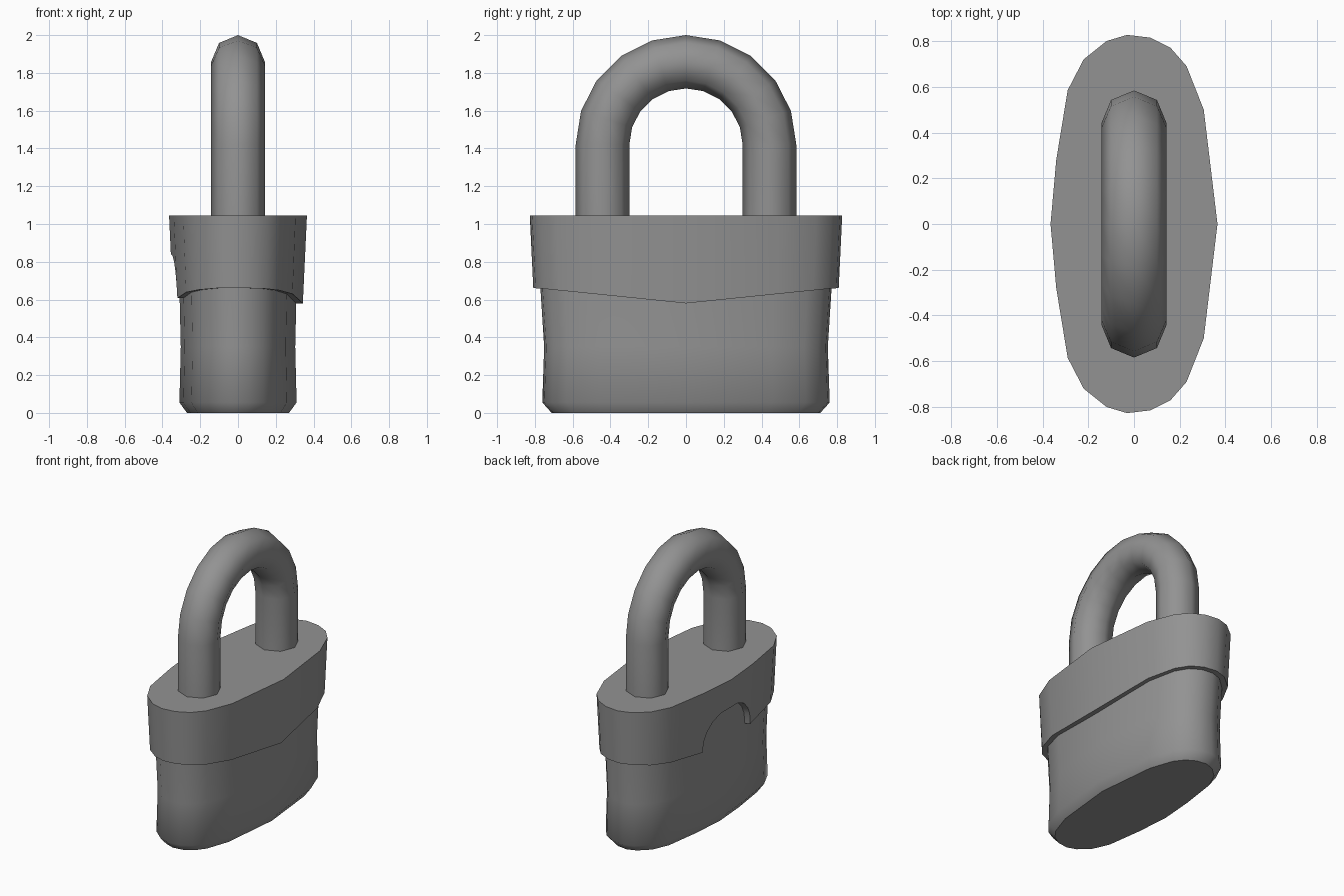
import bpy, bmesh, math

cube = bpy.data.objects.get("Cube")
if cube:
    bpy.data.objects.remove(cube)

steel = bpy.data.materials.new("grey steel")
steel.use_nodes = True
GREY = (0.29, 0.29, 0.29, 1)
steel.diffuse_color = GREY
steel.node_tree.nodes["Principled BSDF"].inputs["Base Color"].default_value = GREY


def loft(name, rings, sharp_deg):
    """Skin closed rings of points, close both ends, keep sharp edges."""
    bm = bmesh.new()
    loops = [[bm.verts.new(p) for p in ring] for ring in rings]
    n = len(loops[0])
    for a, b in zip(loops, loops[1:]):
        for i in range(n):
            j = (i + 1) % n
            bm.faces.new((a[i], a[j], b[j], b[i]))
    bm.faces.new(loops[0])
    bm.faces.new(loops[-1])
    bmesh.ops.recalc_face_normals(bm, faces=bm.faces)
    for f in bm.faces:
        f.smooth = True
    for e in bm.edges:
        e.smooth = e.calc_face_angle(0) < math.radians(sharp_deg)
    mesh = bpy.data.meshes.new(name)
    bm.to_mesh(mesh)
    bm.free()
    mesh.materials.append(steel)
    ob = bpy.data.objects.new(name, mesh)
    bpy.context.collection.objects.link(ob)
    return ob


# Plan outline: half of it, mirrored across y
half = [(0.365, 0), (0.305, 0.5), (0.23, 0.69), (0.16, 0.77), (0.07, 0.815),
        (-0.03, 0.827), (-0.12, 0.8), (-0.22, 0.72), (-0.29, 0.585),
        (-0.34, 0.28), (-0.365, 0)]


def mirrored(pts):
    return pts + [(x, -y) for x, y in pts[-2:0:-1]]


def scaled(pts, sx, sy, z):
    return [(x * sx, y * sy, z) for x, y in pts]


# Body with chamfered foot and a slight waist
outline = mirrored(half)
loft("lock_body", [
    scaled(outline, 0.74, 0.86, 0),
    scaled(outline, 0.85, 0.92, 0.055),
    scaled(outline, 0.83, 0.908, 0.35),
    scaled(outline, 0.85, 0.932, 0.66),
    scaled(outline, 0.85, 0.932, 0.95)], 45)

# Cap with a pointed lower edge and an arched notch on one broad side
NOTCH = 0.28
arch = [(-0.365 + 0.025 * y / NOTCH, y) for y in (0.265, 0.235, 0.18, 0.1)]
cap_outline = mirrored(half[:-1] + arch + half[-1:])


def lower_edge(x, y):
    z = min(0.66, 0.58 + 0.1 * abs(y))
    if x < 0 and abs(y) < NOTCH:
        z += 0.26 * math.sqrt(1 - (y / NOTCH) ** 2)
    return z


def edge_ring(inner):
    ring = []
    for x, y in cap_outline:
        z = lower_edge(x, y)
        t = (1.045 - z) / 0.43
        sx, sy = (0.8, 0.9) if inner else (1 - 0.055 * t, 1 - 0.025 * t)
        ring.append((x * sx, y * sy, z))
    return ring


loft("lock_cap", [
    scaled(cap_outline, 1, 1, 1.045),
    edge_ring(False),
    edge_ring(True),
    scaled(cap_outline, 0.75, 0.85, 0.95)], 35)

# Shackle: octagonal bar swept along two legs and a half circle
R, BAR, SPRING = 0.442, 0.142, 1.42
path = [(0, 1.0 - SPRING)] + [(math.pi * i / 10, 0) for i in range(11)]
path.append((math.pi, 1.0 - SPRING))
rings = []
for angle, drop in path:
    ring = []
    for k in range(8):
        u = math.tau * k / 8
        r = R + BAR * math.cos(u)
        ring.append((BAR * math.sin(u), r * math.cos(angle),
                     SPRING + drop + r * math.sin(angle) * 0.993))
    rings.append(ring)
loft("shackle", rings, 50)
